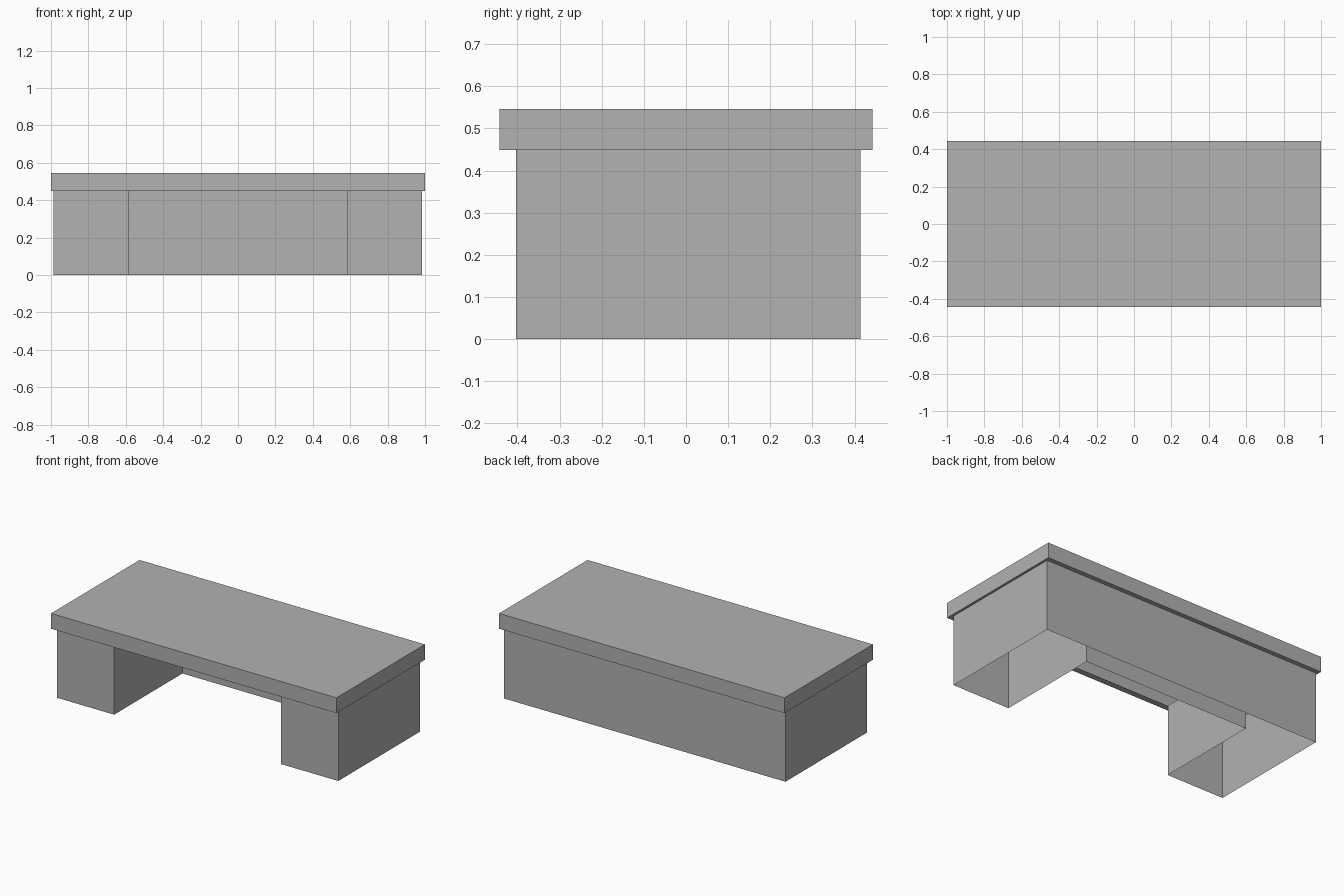
import bpy
import bmesh

# Remove the default cube
cube = bpy.data.objects.get("Cube")
if cube:
    bpy.data.objects.remove(cube, do_unlink=True)

# Single grey finish
grey = bpy.data.materials.new("plain_grey")
grey.use_nodes = True
grey.diffuse_color = (0.445, 0.445, 0.445, 1)
grey.node_tree.nodes["Principled BSDF"].inputs["Base Color"].default_value = grey.diffuse_color


def rectangle(x0, x1, y0, y1):
    """Counter-clockwise outline."""
    return [(x0, y0), (x1, y0), (x1, y1), (x0, y1)]


def shell(name, levels, cap=False):
    """Thin shell through a stack of (outline, height) levels."""
    bm = bmesh.new()
    rings = [[bm.verts.new((x, y, z)) for x, y in outline] for outline, z in levels]
    for low, high in zip(rings, rings[1:]):
        for i in range(len(low)):
            j = (i + 1) % len(low)
            bm.faces.new((low[i], low[j], high[j], high[i]))
    if cap:
        bm.faces.new(rings[-1])
    mesh = bpy.data.meshes.new(name)
    bm.to_mesh(mesh)
    bm.free()
    mesh.materials.append(grey)
    obj = bpy.data.objects.new(name, mesh)
    bpy.context.collection.objects.link(obj)
    return obj


LEFT, RIGHT = -0.987, 0.985          # outer sides of the base
FRONT, BACK = -0.403, 0.414
KNEE_L, KNEE_R, KNEE_BACK = -0.586, 0.583, 0.28
UNDERSIDE, TOP = 0.449, 0.546

# Base: two pedestals joined by a hollow back section, open below
u_outline = [
    (LEFT, FRONT), (KNEE_L, FRONT), (KNEE_L, KNEE_BACK), (KNEE_R, KNEE_BACK),
    (KNEE_R, FRONT), (RIGHT, FRONT), (RIGHT, BACK), (LEFT, BACK),
]
shell("pedestal_base", [(u_outline, 0), (u_outline, UNDERSIDE)])

# Desktop: hollow slab with a narrow overhanging rim underneath
opening = rectangle(LEFT, RIGHT, FRONT, BACK)
slab = rectangle(-1, 1, -0.443, 0.443)
shell("desktop", [(opening, UNDERSIDE), (slab, UNDERSIDE), (slab, TOP)], cap=True)
